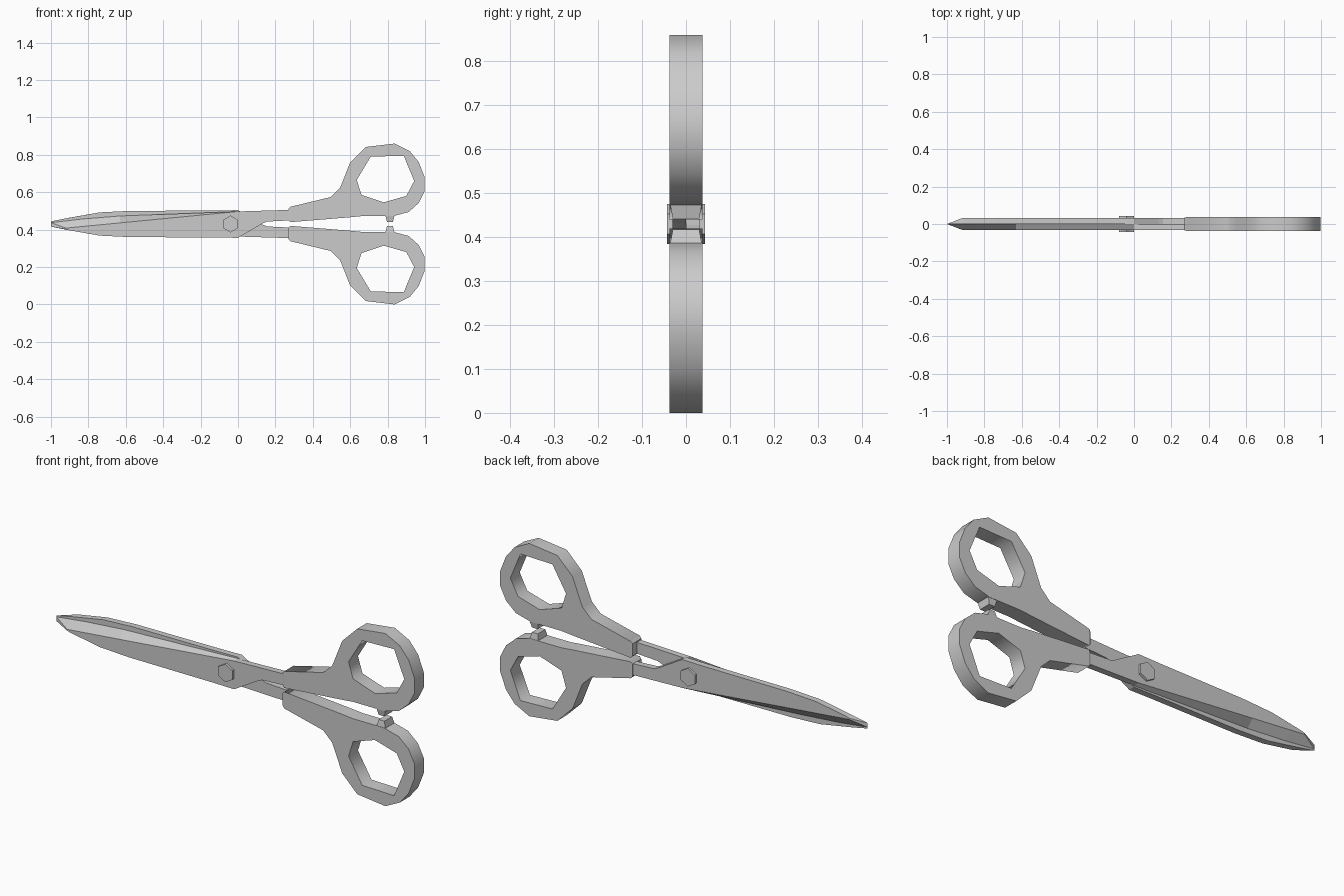
import bpy, bmesh
from math import pi
from mathutils import Matrix

if "Cube" in bpy.data.objects:
    bpy.data.objects.remove(bpy.data.objects["Cube"])

MID = 0.43  # height of the symmetry axis
FLIP = Matrix.Translation((0, 0, 2 * MID)) @ Matrix.Rotation(pi, 4, 'X')


def loft(name, a, b):
    """Closed solid between two point loops of equal length."""
    bm = bmesh.new()
    va = [bm.verts.new(p) for p in a]
    vb = [bm.verts.new(p) for p in b]
    n = len(va)
    bm.faces.new(va)
    bm.faces.new(vb[::-1])
    for i in range(n):
        j = (i + 1) % n
        bm.faces.new((va[j], va[i], vb[i], vb[j]))
    bmesh.ops.recalc_face_normals(bm, faces=bm.faces)
    me = bpy.data.meshes.new(name)
    bm.to_mesh(me)
    bm.free()
    ob = bpy.data.objects.new(name, me)
    bpy.context.collection.objects.link(ob)
    return ob


def plate(name, loops, half):
    """Extruded flat outline in the xz plane; later loops are holes."""
    cu = bpy.data.curves.new(name, 'CURVE')
    cu.dimensions = '2D'
    cu.fill_mode = 'BOTH'
    cu.extrude = half
    for pts in loops:
        sp = cu.splines.new('POLY')
        sp.points.add(len(pts) - 1)
        for p, (x, z) in zip(sp.points, pts):
            p.co = (x, z, 0, 1)
        sp.use_cyclic_u = True
    tmp = bpy.data.objects.new(name + "_outline", cu)
    bpy.context.collection.objects.link(tmp)
    me = bpy.data.meshes.new_from_object(tmp)
    bpy.data.objects.remove(tmp)
    me.transform(Matrix.Rotation(pi / 2, 4, 'X'))
    bm = bmesh.new()
    bm.from_mesh(me)
    bmesh.ops.remove_doubles(bm, verts=bm.verts, dist=1e-4)
    bmesh.ops.recalc_face_normals(bm, faces=bm.faces)
    bm.to_mesh(me)
    bm.free()
    me.name = name
    ob = bpy.data.objects.new(name, me)
    bpy.context.collection.objects.link(ob)
    return ob


parts = []

# Front blade: full outline on the inner face, bevelled and tapered outer face
heel = [(-.58, .36), (-.12, .358), (0, .356), (.13, .432), (.155, .443),
        (.29, .45), (.29, .506), (0, .497)]
inner = [(-1, .437), (-1, .416), (-.92, .40), (-.74, .368)] + heel + [(-.63, .473), (-.84, .456)]
outer = [(-.92, .408), (-.92, .402), (-.905, .397), (-.74, .368)] + heel + [(-.63, .436), (-.84, .416)]
parts.append(loft("blade", [(x, 0, z) for x, z in inner], [(x, -.031, z) for x, z in outer]))

# Upper handle with finger hole
grip = [(.28, .522), (.495, .574), (.545, .622), (.60, .76), (.683, .842),
        (.838, .86), (.918, .82), (.966, .762), (.998, .68), (.998, .606),
        (.966, .542), (.912, .494), (.83, .472), (.66, .472), (.60, .466), (.28, .44)]
hole = [(.71, .79), (.886, .795), (.942, .66), (.90, .58),
        (.78, .546), (.66, .586), (.635, .665)]
parts.append(plate("handle", [grip, hole], .037))


def rect_x(x, y, z0, z1):
    return [(x, -y, z0), (x, y, z0), (x, y, z1), (x, -y, z1)]


def rect_z(z, y, x0, x1):
    return [(x0, -y, z), (x1, -y, z), (x1, y, z), (x0, y, z)]


# Chamfered collar and stop nub of the handle
parts.append(loft("collar", rect_x(.27, .034, .45, .512), rect_x(.28, .037, .44, .522)))
parts.append(loft("stop_nub", rect_z(.48, .037, .787, .838), rect_z(.442, .03, .796, .828)))

# Second half: same parts turned half a revolution about the long axis
for ob in parts:
    twin = ob.copy()
    twin.name = "lower_" + ob.name
    twin.data = ob.data.copy()
    twin.data.transform(FLIP)
    bpy.context.collection.objects.link(twin)

# Hexagonal pivot
bpy.ops.mesh.primitive_cylinder_add(vertices=6, radius=.045, depth=.086,
                                    location=(-.04, 0, MID), rotation=(pi / 2, 0, 0))
bpy.context.object.name = "pivot_screw"
